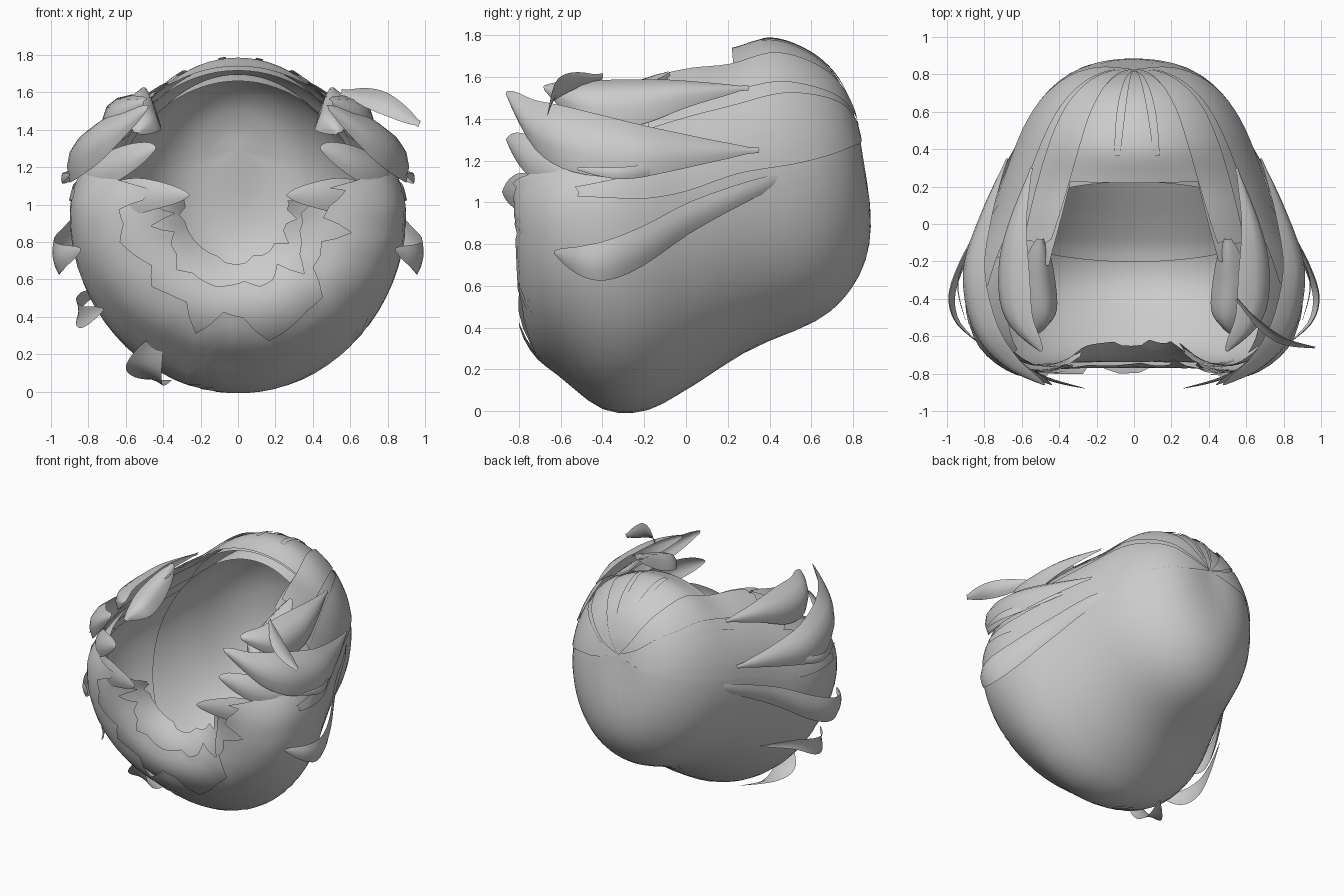
import bpy, bmesh, math, random
from mathutils import Vector

if "Cube" in bpy.data.objects:
    bpy.data.objects.remove(bpy.data.objects["Cube"])

random.seed(7)
mat = bpy.data.materials.new("hair grey")
mat.diffuse_color = (0.6, 0.6, 0.6, 1)
mat.use_nodes = True
mat.node_tree.nodes["Principled BSDF"].inputs["Base Color"].default_value = mat.diffuse_color

# Tilted ring sections from crown to fringe: y top, y bottom, half width, z top, z middle, z bottom
RINGS = [
    (.82, .82, .00, 1.34, 1.34, 1.34), (.79, .88, .18, 1.47, 1.28, 1.00),
    (.71, .87, .34, 1.62, 1.25, .76), (.58, .78, .48, 1.73, 1.20, .57),
    (.40, .62, .59, 1.79, 1.15, .43), (.20, .30, .69, 1.74, 1.10, .29),
    (.00, .00, .78, 1.74, 1.00, .10), (-.20, -.20, .86, 1.70, .95, .00),
    (-.40, -.40, .90, 1.58, .95, .01), (-.60, -.60, .86, 1.48, .95, .16),
    (-.73, -.73, .76, 1.40, .93, .27), (-.83, -.80, .60, 1.32, .92, .42),
    (-.84, -.77, .42, 1.22, .92, .58), (-.76, -.66, .28, 1.15, .95, .71)]
CENTRE = Vector((0, .1, .95))


def spline(pts, t):
    """Smooth interpolation through a list of tuples."""
    i = max(0, min(int(t), len(pts) - 2))
    f = t - i
    a, b, c, d = (pts[max(0, min(k, len(pts) - 1))] for k in (i - 1, i, i + 1, i + 2))
    return [.5 * (2 * q + (r - p) * f + (2 * p - 5 * q + 4 * r - s) * f * f
                  + (3 * q - p - 3 * r + s) * f ** 3) for p, q, r, s in zip(a, b, c, d)]


def hair_point(deg, t, scale):
    yt, yb, w, zt, zm, zb = spline(RINGS, t)
    c, s = math.cos(math.radians(deg)), math.sin(math.radians(deg))
    p = Vector((w * c, yb + (yt - yb) * (s + 1) / 2, zm + s * ((zt - zm) if s > 0 else (zm - zb))))
    return CENTRE + (p - CENTRE) * scale


def add_grid(name, rows):
    """Sheet mesh from rows of points."""
    bm = bmesh.new()
    vs = [[bm.verts.new(p) for p in row] for row in rows]
    for r, q in zip(vs, vs[1:]):
        for k in range(len(r) - 1):
            bm.faces.new((r[k], r[k + 1], q[k + 1], q[k]))
    bmesh.ops.remove_doubles(bm, verts=bm.verts, dist=.0005)
    bmesh.ops.recalc_face_normals(bm, faces=bm.faces)
    me = bpy.data.meshes.new(name)
    bm.to_mesh(me)
    bm.free()
    me.materials.append(mat)
    ob = bpy.data.objects.new(name, me)
    bpy.context.collection.objects.link(ob)
    for p in me.polygons:
        p.use_smooth = True
    return ob


def lock(name, a0, a1, end, scale=1.0, jag=0.0, taper=0.0, step=5, short=0.0, tilt=0.0):
    """Wedge of hair from the crown; short trims it under the chin, tilt makes the top end sooner."""
    n = max(4, round(abs(a1 - a0) / step))
    teeth = [random.choice((-1, .2, 1)) * random.uniform(.4, 1) * jag for _ in range(n // 2 + 3)]
    mid, rows, ends = (a0 + a1) / 2, [], []
    for k in range(n + 1):
        i, f = divmod(k / 2, 1)
        s = math.sin(math.radians(a0 + (a1 - a0) * k / n))
        tooth = teeth[int(i)] * (1 - f) + teeth[int(i) + 1] * f
        ends.append(end + tooth - short * max(0, -s) ** 4 - tilt * s)
    for j in range(31):
        u = j / 30
        row = []
        for k in range(n + 1):
            a = a0 + (a1 - a0) * k / n
            a = mid + (a - mid) * (1 - taper * u ** 3)
            row.append(hair_point(a, min(ends[k], 13) * u, scale))
        rows.append(row)
    return add_grid(name, rows)


def ribbon(name, path, across, width, bow=.25, tip=.08, mirror=False, peak=1.3):
    """Curved free strand along a path, rounded across its width."""
    across, rows, n = Vector(across).normalized(), [], 20
    for j in range(n + 1):
        t = j / n * (len(path) - 1)
        p = Vector(spline(path, t))
        d = Vector(spline(path, min(t + .05, len(path) - 1))) - Vector(spline(path, max(t - .05, 0)))
        out = d.cross(across).normalized()
        w = width * max(tip, math.sin(math.pi * (j / n) ** peak) ** .8 if 0 < j < n else 0)
        rows.append([p + across * w * s / 2 - out * bow * w * (.5 - s * s)
                     for s in (-1, -.5, 0, .5, 1)])
    if mirror:
        rows = [[Vector((-p.x, p.y, p.z)) for p in r] for r in rows]
    return add_grid(name, rows)


# Main shell and nested under layers, curling in around the face opening
lock("outer_shell", -207, 27, 11.3, 1.0, .6, short=.9)
lock("middle_layer", -205, 25, 12.0, .965, .5, short=.4)
lock("inner_layer", -202, 22, 12.7, .93, .3)

# Scalp cap inside, with a rim slanting from the fringe down to the nape
lock("scalp_cap", -180, 180, 6.0, .89, tilt=1.2)

# Crown cap and fringe over the top
lock("crown_cap", 24, 156, 4.9, .995)
lock("crown_lining", 15, 165, 4.8, .96)
lock("left_fringe_strand", 95, 102, 4.2, 1.004, 0, .6, 2)
lock("right_fringe_strand", 75, 82, 4.2, 1.004, 0, .6, 2)

# Side panels and thin overlapping strands on each side
PANELS = [("temple_panel", 26, 61, 7.0, 1.0, .15, .15),
          ("upper_temple_strand", 40, 62, 6.5, 1.012, .1, .4),
          ("brow_panel", 18, 42, 9.6, .98, .3, .35),
          ("cheek_panel", 12, 36, 7.6, 1.01, .1, .5),
          ("ear_strand", 2, 18, 8.6, 1.01, .1, .7)]
for nm, a0, a1, end, sc, jag, tap in PANELS:
    lock("right_" + nm, a0, a1, end, sc, jag, tap, 4)
    lock("left_" + nm, 180 - a1, 180 - a0, end, sc, jag, tap, 4)

# Free curled locks beside the face and flyaway strands
for side, m in (("right", False), ("left", True)):
    ribbon(side + "_large_curl",
           [(.68, .35, 1.25), (.80, .05, 1.25), (.875, -.25, 1.26), (.82, -.55, 1.31),
            (.68, -.74, 1.38), (.48, -.86, 1.52)],
           (-.4, 0, 1), .33, .2, .08, m)
    ribbon(side + "_upper_roll",
           [(.55, .3, 1.55), (.64, 0, 1.53), (.67, -.25, 1.5), (.64, -.5, 1.5), (.50, -.68, 1.55)],
           (-.55, 0, .8), .28, .3, .1, m)
    ribbon(side + "_inner_curl",
           [(.50, -.08, 1.62), (.50, -.3, 1.52), (.49, -.5, 1.45), (.54, -.6, 1.38)],
           (-1, 0, -.35), .2, .4, .2, m, .9)
    ribbon(side + "_front_tip",
           [(.82, -.3, 1.12), (.80, -.55, 1.16), (.64, -.75, 1.22), (.44, -.86, 1.3)],
           (-.3, 0, 1), .22, .15, .08, m)
    ribbon(side + "_fringe_tip",
           [(.76, -.5, 1.02), (.66, -.71, 1.03), (.48, -.82, 1.05), (.26, -.88, 1.05)],
           (0, 0, 1), .2, .1, .03, m, .9)
    ribbon(side + "_flyaway_loop",
           [(.36, .77, 1.2), (.64, .40, 1.09), (.79, .05, .94), (.92, -.2, .79),
            (.98, -.38, .72), (.95, -.52, .72), (.84, -.63, .76)],
           (.15, 0, 1), .2, .1, .08, m)
    ribbon(side + "_thin_flyaway",
           [(.66, .2, 1.25), (.82, -.05, 1.18), (.94, -.3, 1.14), (.90, -.52, 1.16)],
           (0, 0, 1), .06, .1, .2, m)

# One-sided flicks
ribbon("right_flick", [(.55, -.40, 1.6), (.66, -.52, 1.58), (.80, -.62, 1.53), (.97, -.66, 1.43)],
       (.4, .2, 1), .12, .15, .3)
ribbon("left_low_flick", [(-.70, .1, .55), (-.82, -.15, .5), (-.86, -.33, .43), (-.82, -.48, .4),
                          (-.72, -.6, .44)], (0, 0, 1), .13, .1, .1)
ribbon("left_bottom_flick", [(-.36, -.15, .06), (-.47, -.34, .06), (-.50, -.48, .13), (-.43, -.58, .3)],
       (1, 0, -.3), .2, -.1, .1)
